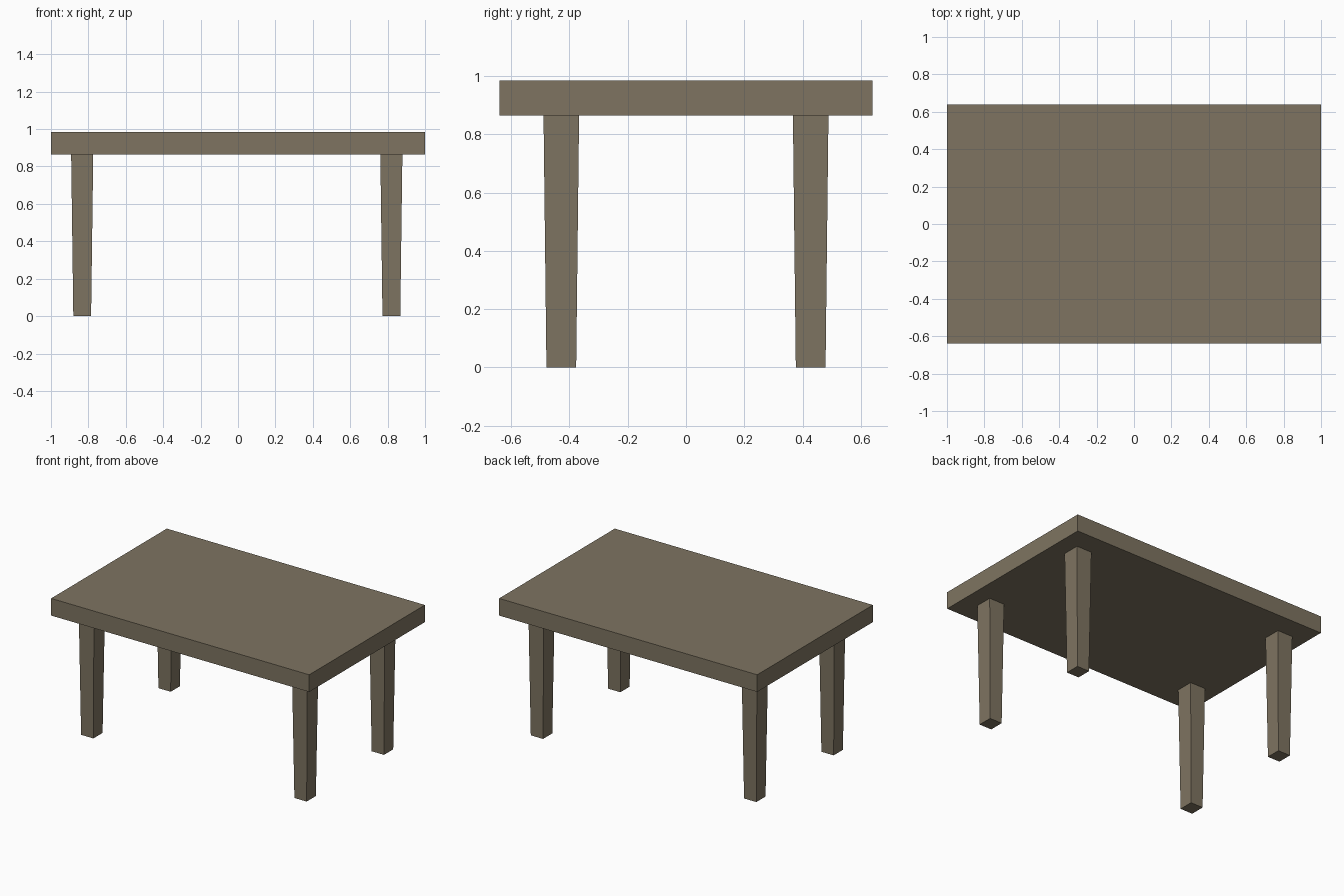
import bpy, bmesh

if "Cube" in bpy.data.objects:
    bpy.data.objects.remove(bpy.data.objects["Cube"])

wood = bpy.data.materials.new("brown_wood")
wood.diffuse_color = (0.21, 0.175, 0.12, 1)
wood.use_nodes = True
wood.node_tree.nodes["Principled BSDF"].inputs["Base Color"].default_value = wood.diffuse_color

UNDERSIDE, TOP = 0.865, 0.985


def tapered_block(name, x, y, z0, z1, bottom, top):
    """Box from z0 to z1 with separate bottom and top sizes (x, y)."""
    bm = bmesh.new()
    bmesh.ops.create_cube(bm, size=1)
    for v in bm.verts:
        upper = v.co.z > 0
        sx, sy = top if upper else bottom
        v.co = (v.co.x * sx, v.co.y * sy, z1 - z0 if upper else 0)
    mesh = bpy.data.meshes.new(name)
    bm.to_mesh(mesh)
    bm.free()
    mesh.materials.append(wood)
    obj = bpy.data.objects.new(name, mesh)
    obj.location = (x, y, z0)
    bpy.context.collection.objects.link(obj)
    return obj


# Table top slab
tapered_block("table_top", 0, 0, UNDERSIDE, TOP, (2, 1.28), (2, 1.28))

# Four legs, narrowing toward the floor
for side, x in (("left", -0.833), ("right", 0.82)):
    for end, y in (("front", -0.428), ("back", 0.428)):
        tapered_block(f"{end}_{side}_leg", x, y, 0, UNDERSIDE,
                      (0.095, 0.102), (0.118, 0.122))
